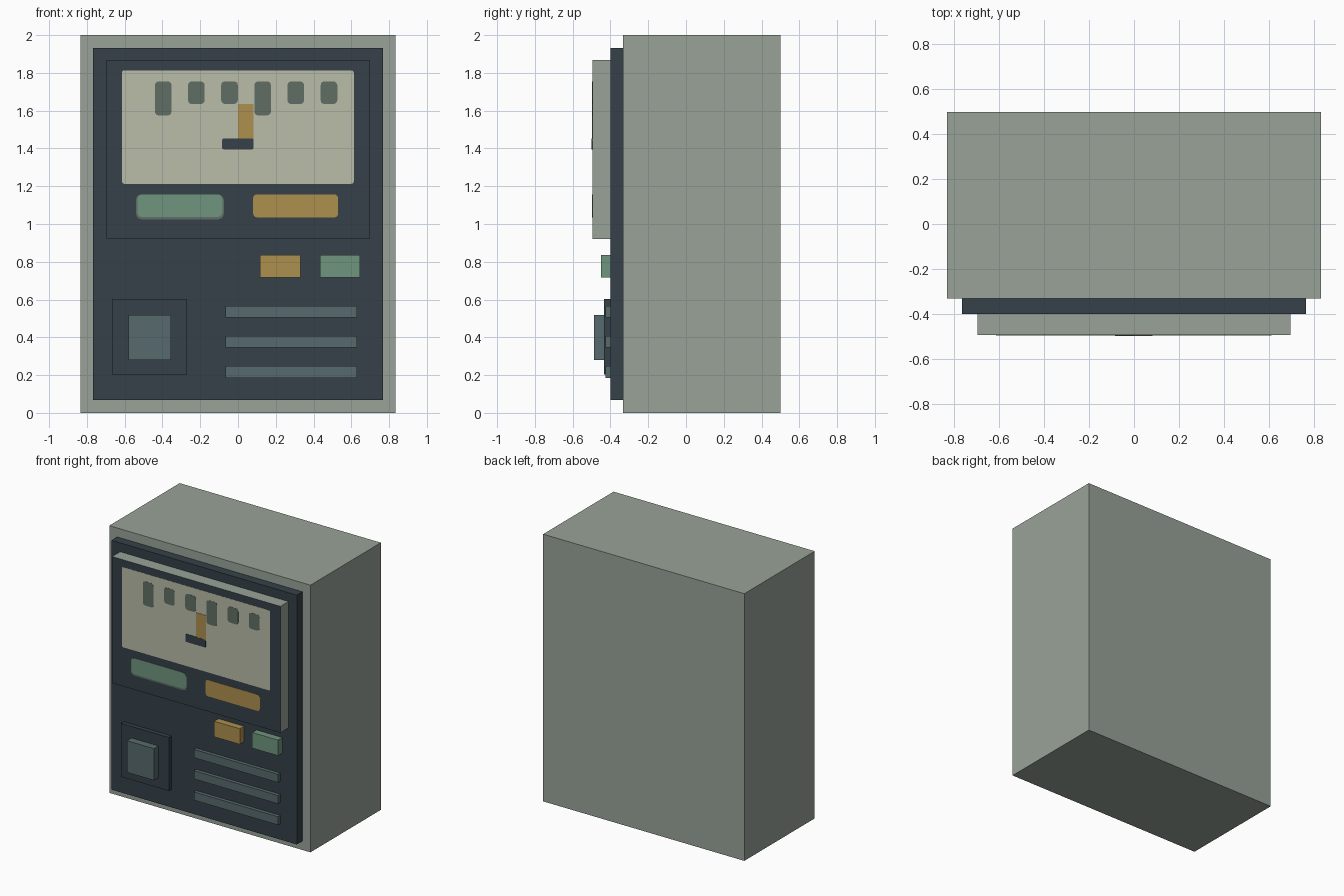
import bpy, bmesh, math

old = bpy.data.objects.get("Cube")
if old:
    bpy.data.objects.remove(old)


def material(name, r, g, b):
    """Flat material from 8-bit display values, converted to linear."""
    def lin(v):
        v /= 255
        return v / 12.92 if v <= 0.04045 else ((v + 0.055) / 1.055) ** 2.4
    m = bpy.data.materials.new(name)
    col = (lin(r), lin(g), lin(b), 1)
    m.use_nodes = True
    m.diffuse_color = col
    m.node_tree.nodes["Principled BSDF"].inputs["Base Color"].default_value = col
    return m


grey = material("grey green", 152, 162, 152)
dark = material("dark slate", 54, 65, 72)
cream = material("cream", 186, 188, 168)
amber = material("amber", 173, 144, 77)
green = material("soft green", 112, 149, 126)
slate = material("mid slate", 87, 106, 108)
moss = material("dark moss", 96, 111, 99)


def block(name, x0, x1, z0, z1, front, back, mat, corner=0.0):
    """Prism along y with a rectangular outline and optionally rounded corners."""
    bm = bmesh.new()
    if corner:
        outline = []
        steps = 3
        for i, (cx, cz) in enumerate(((x1 - corner, z1 - corner), (x0 + corner, z1 - corner),
                                      (x0 + corner, z0 + corner), (x1 - corner, z0 + corner))):
            for s in range(steps + 1):
                a = math.pi / 2 * (i + s / steps)
                outline.append((cx + corner * math.cos(a), cz + corner * math.sin(a)))
    else:
        outline = [(x1, z1), (x0, z1), (x0, z0), (x1, z0)]
    face = bm.faces.new([bm.verts.new((x, back, z)) for x, z in outline])
    top = bmesh.ops.extrude_face_region(bm, geom=[face])["geom"]
    moved = [v for v in top if isinstance(v, bmesh.types.BMVert)]
    bmesh.ops.translate(bm, vec=(0, front - back, 0), verts=moved)
    bmesh.ops.recalc_face_normals(bm, faces=bm.faces)
    mesh = bpy.data.meshes.new(name)
    bm.to_mesh(mesh)
    bm.free()
    mesh.materials.append(mat)
    obj = bpy.data.objects.new(name, mesh)
    bpy.context.collection.objects.link(obj)
    return obj


# Cabinet and front panel
CAB, PANEL, HEAD = -0.333, -0.4, -0.495
block("cabinet", -0.833, 0.833, 0, 2, CAB, 0.5, grey)
block("front_panel", -0.767, 0.767, 0.067, 1.933, PANEL, CAB, dark)

# Display housing: grey sides, dark front
housing = block("display_housing", -0.697, 0.697, 0.92, 1.867, HEAD, PANEL, grey)
housing.data.materials.append(dark)
for p in housing.data.polygons:
    if p.normal.y < -0.5:
        p.material_index = 1


def plate(name, x0, x1, z0, z1, layer, mat, corner=0.0):
    block(name, x0, x1, z0, z1, HEAD - 0.00125 * layer, HEAD, mat, corner)


# Dial with scale marks and pointer
plate("dial_face", -0.615, 0.613, 1.213, 1.813, 1, cream, 0.012)
for i in range(6):
    x = -0.396 + 0.1755 * i
    low = 1.575 if i % 3 == 0 else 1.635
    plate(f"scale_mark_{i + 1}", x - 0.044, x + 0.044, low, 1.755, 2, moss, 0.02)
plate("pointer", 0, 0.083, 1.44, 1.635, 3, amber)
plate("pointer_base", -0.085, 0.083, 1.395, 1.453, 4, dark, 0.01)

# Lamps below the dial
plate("green_lamp_rim", -0.54, -0.075, 1.025, 1.157, 1, moss, 0.03)
plate("green_lamp", -0.533, -0.083, 1.037, 1.157, 2, green, 0.025)
plate("amber_lamp", 0.08, 0.53, 1.035, 1.157, 2, amber, 0.02)

# Push buttons
block("amber_button", 0.117, 0.33, 0.718, 0.835, -0.45, PANEL, amber)
block("green_button", 0.433, 0.647, 0.718, 0.835, -0.45, PANEL, green)

# Square knob on its mount
block("knob_mount", -0.667, -0.27, 0.203, 0.603, -0.433, PANEL, dark)
block("knob", -0.58, -0.355, 0.28, 0.517, -0.487, -0.433, slate)

# Vent slats
for i in range(3):
    z = 0.217 + 0.159 * i
    block(f"vent_slat_{i + 1}", -0.067, 0.63, z - 0.031, z + 0.031, -0.427, PANEL, slate)
